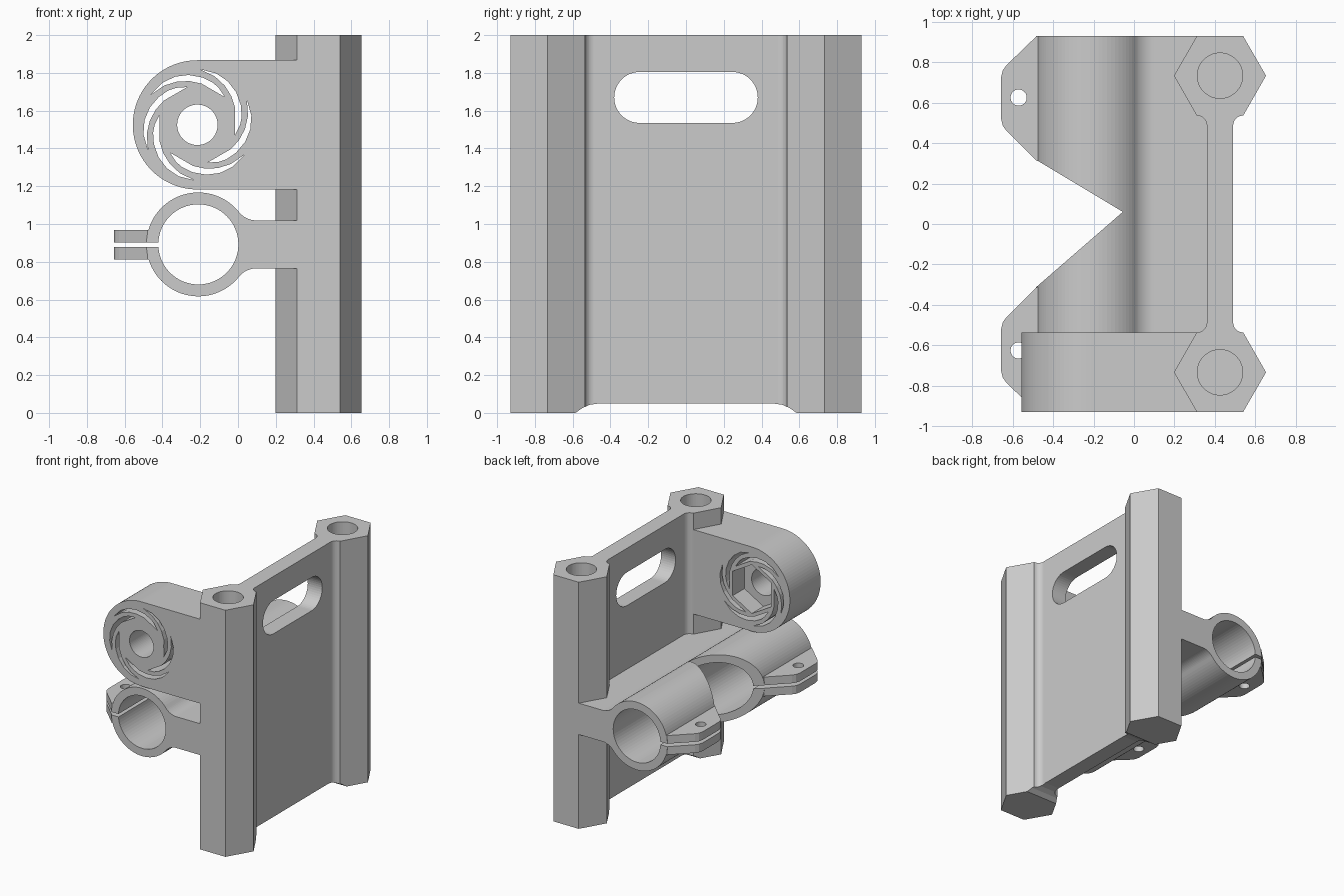
import bpy, bmesh, math
from mathutils import Vector

if "Cube" in bpy.data.objects:
    bpy.data.objects.remove(bpy.data.objects["Cube"], do_unlink=True)

grey = bpy.data.materials.new("light grey")
grey.use_nodes = True
grey.diffuse_color = (0.6, 0.6, 0.6, 1)
grey.node_tree.nodes["Principled BSDF"].inputs["Base Color"].default_value = (0.6, 0.6, 0.6, 1)

PLACE = {"x": lambda a, b, t: (t, a, b),
         "y": lambda a, b, t: (a, t, b),
         "z": lambda a, b, t: (a, b, t)}


def arc(cx, cy, r, start, end, n=64):
    """Points on an arc, angles in degrees, both ends included."""
    angles = [math.radians(start + (end - start) * i / n) for i in range(n + 1)]
    return [(cx + r * math.cos(a), cy + r * math.sin(a)) for a in angles]


def circle(cx, cy, r, n=64, turn=0):
    return arc(cx, cy, r, turn, turn + 360, n)[:-1]


def prism(name, outlines, axis, lo, hi):
    """Extrude one or more closed outlines along an axis."""
    bm = bmesh.new()
    for pts in outlines:
        face = bm.faces.new([bm.verts.new(PLACE[axis](a, b, lo)) for a, b in pts])
        new = bmesh.ops.extrude_face_region(bm, geom=[face])["geom"]
        shift = Vector(PLACE[axis](0, 0, hi - lo))
        bmesh.ops.translate(bm, vec=shift, verts=[v for v in new if isinstance(v, bmesh.types.BMVert)])
    bmesh.ops.recalc_face_normals(bm, faces=bm.faces)
    mesh = bpy.data.meshes.new(name)
    bm.to_mesh(mesh)
    bm.free()
    mesh.materials.append(grey)
    ob = bpy.data.objects.new(name, mesh)
    bpy.context.collection.objects.link(ob)
    return ob


def cut(ob, *cutters):
    """Subtract the cutters, bake the result and drop the cutters."""
    for c in cutters:
        c.hide_render = True
        mod = ob.modifiers.new("cut", "BOOLEAN")
        mod.operation, mod.solver, mod.object = "DIFFERENCE", "EXACT", c
    graph = bpy.context.evaluated_depsgraph_get()
    graph.update()
    baked = bpy.data.meshes.new_from_object(ob.evaluated_get(graph))
    ob.modifiers.clear()
    ob.data = baked
    for c in cutters:
        bpy.data.objects.remove(c, do_unlink=True)


# Spine: two hexagonal columns joined by a filleted panel
COL_X, COL_Y, HEX_R = 0.425, 0.733, 0.2275
hexagon = circle(COL_X, COL_Y, HEX_R, 6)           # starts at +x, counter-clockwise
fil, inner_y = 0.05, COL_Y - HEX_R * math.cos(math.radians(30))
left_fillet = arc(0.31, inner_y - fil, fil, 90, 0, 8)
right_fillet = arc(0.54, inner_y - fil, fil, 180, 90, 8)
half = right_fillet + hexagon[0:4] + left_fillet
spine = prism("spine", [half + [(x, -y) for x, y in reversed(half)]], "z", 0, 2)


def column_holes():
    return prism("column_hole_cutter",
                 [circle(COL_X, s * COL_Y, 0.112) for s in (-1, 1)], "z", 0.05, 2.1)


slot = arc(0.245, 1.67, 0.135, -90, 90, 24) + arc(-0.245, 1.67, 0.135, 90, 270, 24)
ramp = [(0.60, -0.02), (0.585, 0), (0.55, 0.025), (0.51, 0.043), (0.46, 0.05)]
relief = ramp + [(-y, z) for y, z in reversed(ramp)]
cut(spine, column_holes(),
    prism("slot_cutter", [slot], "x", 0, 1),
    prism("relief_cutter", [relief], "x", 0, 1))

# Pivot arm: rounded block with bolt hole, nut pocket and spiral slots
PX, PZ = -0.215, 1.525
FRONT, BACK = -0.93, -inner_y
body = arc(PX, PZ, 0.342, 90, 270, 48) + [(0.312, PZ - 0.342), (0.312, PZ + 0.342)]
pivot_arm = prism("pivot_arm", [body], "y", FRONT, BACK)
outer_edge = [(87, .294), (70, .290), (55, .281), (40, .268), (24, .252), (10, .238), (0, .226), (-15, .207)]
inner_edge = [(0, .2), (10, .203), (24, .219), (40, .235), (55, .253), (70, .272)]
spirals = []
for k in range(6):
    spirals.append([(PX + r * math.cos(math.radians(a + 60 * k)),
                     PZ + r * math.sin(math.radians(a + 60 * k)))
                    for a, r in outer_edge + inner_edge])
cut(pivot_arm,
    prism("bolt_cutter", [circle(PX, PZ, 0.107)], "y", -1, 0),
    prism("nut_cutter", [circle(PX, PZ, 0.198, 6, 30)], "y", BACK - 0.15, 0),
    prism("spiral_cutter", spirals, "y", -1, 0))

# Clamp: split tube with a filleted web running to the spine
CX, CZ, R, WEB, F = -0.21, 0.892, 0.275, 0.127, 0.12
dx = math.sqrt((R + F) ** 2 - (WEB + F) ** 2)
tangent = math.degrees(math.atan2(WEB + F, dx))
ring = arc(CX, CZ, R, tangent, 360 - tangent)
low_fillet = arc(CX + dx, CZ - WEB - F, F, 180 - tangent, 90, 10)[1:]
high_fillet = arc(CX + dx, CZ + WEB + F, F, 270, 180 + tangent, 10)[:-1]
web = [(0.36, CZ - WEB), (0.36, CZ + WEB)]
clamp = prism("clamp_tube", [ring + low_fillet + web + high_fillet], "y", -0.93, 0.93)
slit = [(-0.7, 0.878), (-0.3, 0.878), (-0.3, 0.902), (-0.7, 0.902)]
notch = [(-0.055, 0.06), (-0.70, 0.447), (-0.70, -0.50)]
cut(clamp, column_holes(),
    prism("bore_cutter", [circle(CX, CZ, 0.212)], "y", -1, 1),
    prism("slit_cutter", [slit], "y", -1, 1),
    prism("notch_cutter", [notch], "z", 0.4, 1.4))

# Clamp tabs: two bolted plates at each end, above and below the slit
tab = [(-0.45, 0.312), (-0.48, 0.312), (-0.63, 0.46), (-0.648, 0.485), (-0.657, 0.52),
       (-0.657, 0.725), (-0.648, 0.76), (-0.63, 0.785), (-0.48, 0.93), (-0.45, 0.93)]
for side, s in (("front", -1), ("back", 1)):
    for level, lo, hi in (("lower", 0.812, 0.878), ("upper", 0.902, 0.968)):
        plate = prism(f"{side}_{level}_tab", [[(x, s * y) for x, y in tab]], "z", lo, hi)
        cut(plate, prism("tab_hole_cutter", [circle(-0.57, s * 0.625, 0.04, 32)], "z", 0.7, 1.1))
